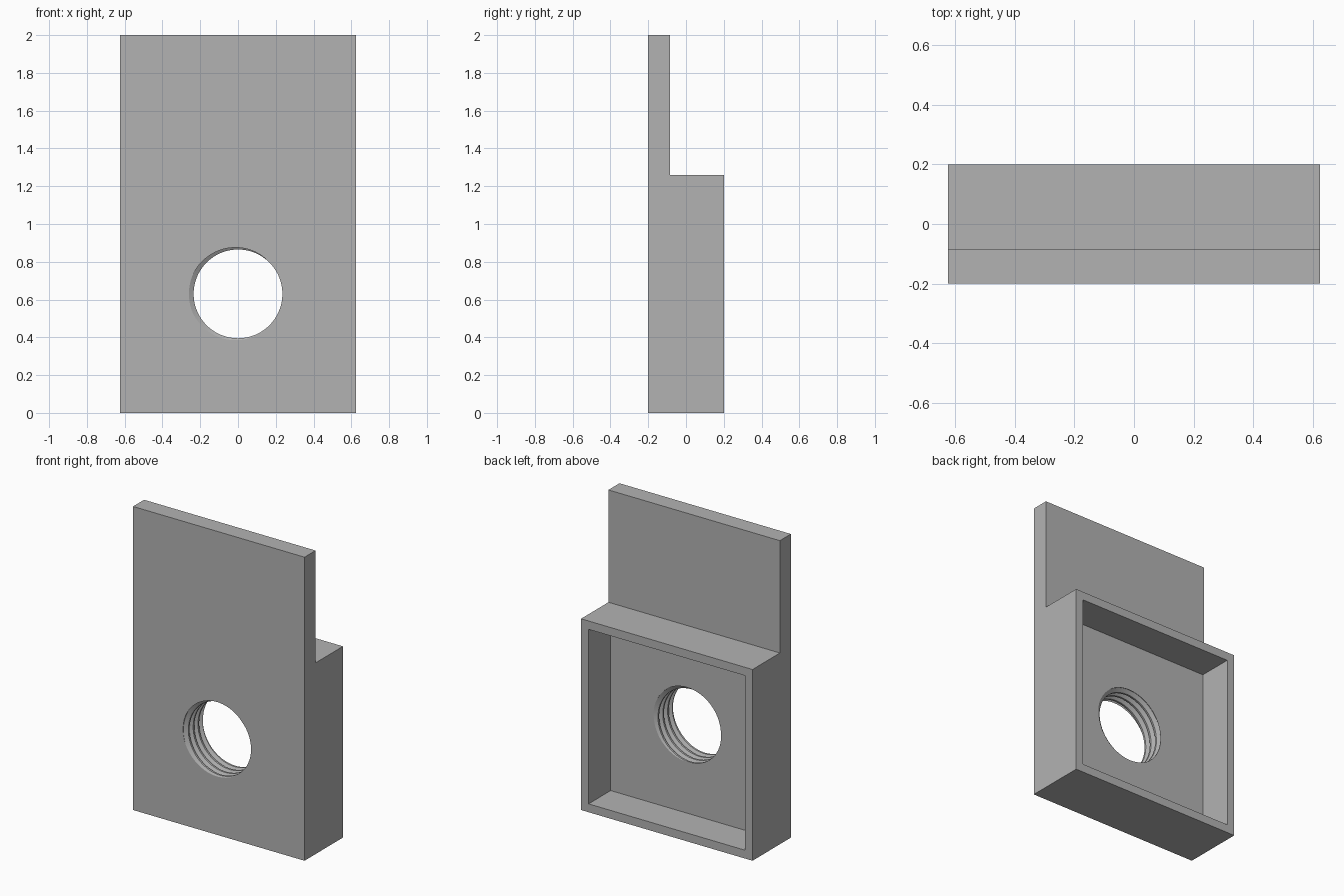
import bpy, bmesh, math

if "Cube" in bpy.data.objects:
    bpy.data.objects.remove(bpy.data.objects["Cube"], do_unlink=True)

HALF_W, FRONT, BACK, LEDGE, FLOOR = 0.625, -0.2, 0.2, -0.085, -0.03
HEIGHT, BODY_TOP, WALL = 2.0, 1.26, 0.055
HOLE_Z, MINOR, MAJOR, PITCH = 0.63, 0.235, 0.26, 0.05

grey = bpy.data.materials.new("plain grey")
grey.use_nodes = True
grey.diffuse_color = (0.45, 0.45, 0.45, 1)
grey.node_tree.nodes["Principled BSDF"].inputs["Base Color"].default_value = (0.45, 0.45, 0.45, 1)


def finish(name, bm):
    bmesh.ops.recalc_face_normals(bm, faces=bm.faces)
    mesh = bpy.data.meshes.new(name)
    bm.to_mesh(mesh)
    bm.free()
    obj = bpy.data.objects.new(name, mesh)
    obj.data.materials.append(grey)
    bpy.context.collection.objects.link(obj)
    return obj


def extrude_profile(name, profile, half_width):
    """Extrude a (y, z) outline across x."""
    bm = bmesh.new()
    face = bm.faces.new([bm.verts.new((-half_width, y, z)) for y, z in profile])
    new = bmesh.ops.extrude_face_region(bm, geom=[face])["geom"]
    verts = [v for v in new if isinstance(v, bmesh.types.BMVert)]
    bmesh.ops.translate(bm, verts=verts, vec=(2 * half_width, 0, 0))
    return finish(name, bm)


def thread_cutter(name, turns=8, segments=96):
    """Solid screw along y: one profile column per angle, joined one turn on."""
    tooth = [(-0.125, MINOR), (0.125, MINOR), (0.4375, MAJOR), (0.5625, MAJOR)]
    n = len(tooth)
    bm = bmesh.new()
    columns = []
    for j in range(segments):
        a = 2 * math.pi * j / segments
        column = []
        for i in range(n * turns + 1):
            u, r = tooth[i % n]
            y = FRONT + PITCH * (i // n + u - j / segments - 2)
            column.append(bm.verts.new((r * math.cos(a), y, HOLE_Z + r * math.sin(a))))
        columns.append(column)
    for j in range(segments):
        wraps = j == segments - 1
        here, there = columns[j], columns[(j + 1) % segments]
        shift = n if wraps else 0
        for i in range(shift, n * turns):
            bm.faces.new((here[i], here[i + 1], there[i + 1 - shift], there[i - shift]))
    # Close both ends with a fan to the axis
    rim = [e for e in bm.edges if e.is_boundary]
    middle = FRONT + PITCH * (turns / 2 - 2.5)
    start = bm.verts.new((0, FRONT - 2.5 * PITCH, HOLE_Z))
    end = bm.verts.new((0, FRONT + PITCH * (turns - 2.5), HOLE_Z))
    for e in rim:
        low = sum(v.co.y for v in e.verts) / 2 < middle
        bm.faces.new((*e.verts, start if low else end))
    return finish(name, bm)


def cut(target, cutter):
    cutter.hide_render = True
    mod = target.modifiers.new("cut", "BOOLEAN")
    mod.operation, mod.solver, mod.object = "DIFFERENCE", "EXACT", cutter
    bpy.context.view_layer.objects.active = target
    bpy.ops.object.modifier_apply(modifier=mod.name)
    bpy.data.objects.remove(cutter, do_unlink=True)


# Block with a tall thin front plate
bracket = extrude_profile("threaded_bracket", [
    (FRONT, 0), (BACK, 0), (BACK, BODY_TOP), (LEDGE, BODY_TOP),
    (LEDGE, HEIGHT), (FRONT, HEIGHT)], HALF_W)

# Open pocket in the back
low, high = WALL, BODY_TOP - WALL
cut(bracket, extrude_profile("pocket_cutter", [
    (FLOOR, low), (BACK + 0.1, low), (BACK + 0.1, high), (FLOOR, high)], HALF_W - WALL))

# Threaded hole through the pocket floor
cut(bracket, thread_cutter("thread_cutter"))

bpy.ops.object.select_all(action="DESELECT")
bracket.select_set(True)
bpy.context.view_layer.objects.active = bracket
bpy.ops.object.shade_smooth_by_angle(angle=math.radians(20))
